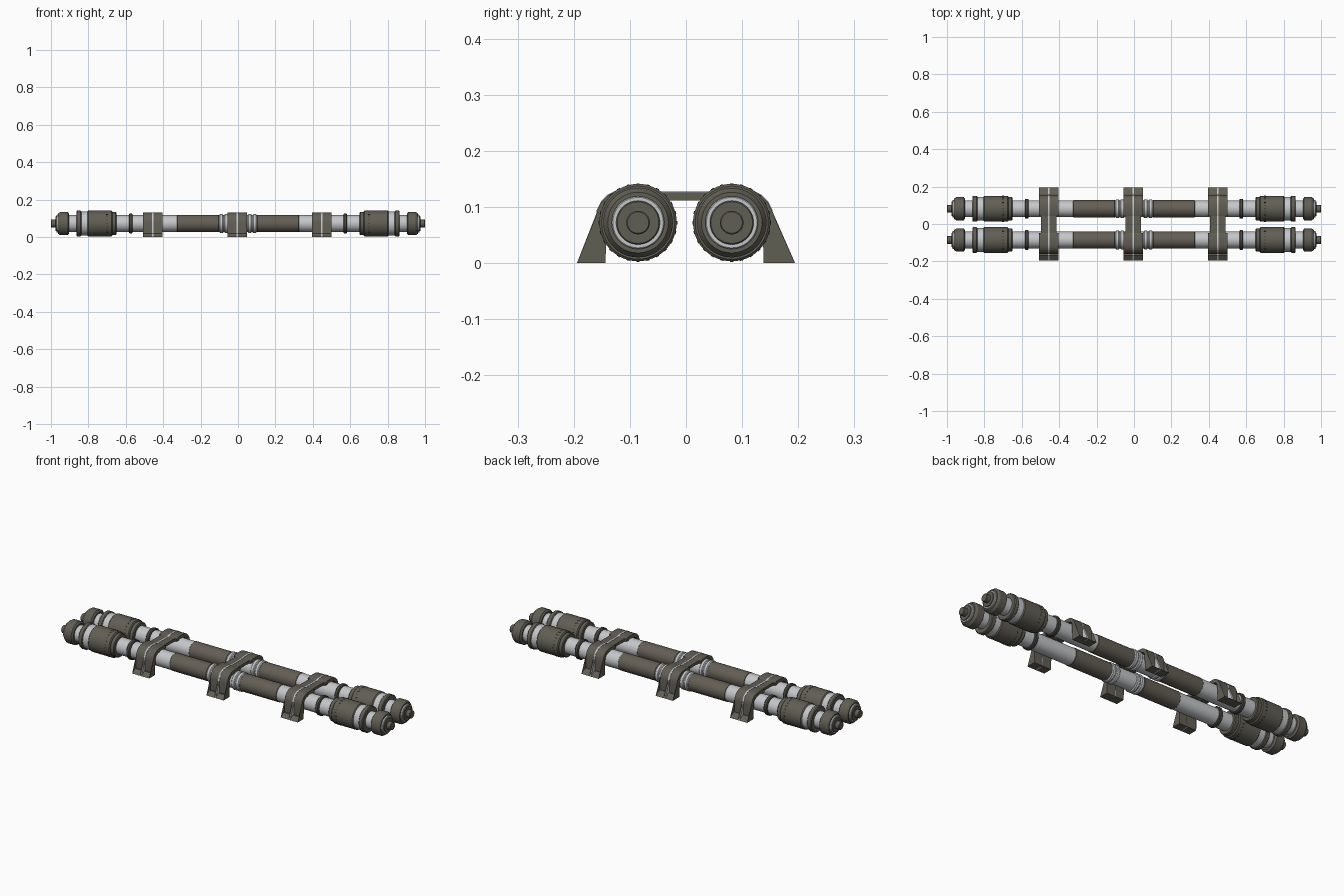
import bpy, bmesh, math
from mathutils import Vector

if "Cube" in bpy.data.objects:
    bpy.data.objects.remove(bpy.data.objects["Cube"])


def mat(name, rgb):
    m = bpy.data.materials.new(name)
    m.diffuse_color = (*rgb, 1)
    m.use_nodes = True
    m.node_tree.nodes["Principled BSDF"].inputs["Base Color"].default_value = m.diffuse_color
    return m


OLIVE = mat("olive grey metal", (0.118, 0.112, 0.088))
BROWN = mat("brown grey sleeve", (0.128, 0.112, 0.090))
DARK = mat("dark grey trim", (0.065, 0.063, 0.053))
LIGHT = mat("light grey pipe", (0.56, 0.57, 0.59))
SEG = 48
Z = 0.072


def finish(bm, name, material, smooth=True):
    bmesh.ops.recalc_face_normals(bm, faces=bm.faces)
    me = bpy.data.meshes.new(name)
    bm.to_mesh(me)
    bm.free()
    me.materials.append(material)
    ob = bpy.data.objects.new(name, me)
    bpy.context.collection.objects.link(ob)
    if smooth:
        bpy.ops.object.select_all(action='DESELECT')
        ob.select_set(True)
        bpy.context.view_layer.objects.active = ob
        bpy.ops.object.shade_smooth_by_angle(angle=math.radians(25))
    return ob


def lathe(name, material, profile, yc):
    """Closed solid of revolution about the x direction from (x, radius) points."""
    bm = bmesh.new()
    rings = []
    for x, r in profile:
        rings.append([bm.verts.new((x, yc + r * math.cos(2 * math.pi * i / SEG),
                                    Z + r * math.sin(2 * math.pi * i / SEG))) for i in range(SEG)])
    for a, b in zip(rings, rings[1:]):
        for i in range(SEG):
            j = (i + 1) % SEG
            bm.faces.new((a[i], a[j], b[j], b[i]))
    bm.faces.new(rings[0])
    bm.faces.new(rings[-1])
    return finish(bm, name, material)


def drum(x0, x1, r, c=0.004):
    return [(x0, r - c), (x0 + c, r), (x1 - c, r), (x1, r - c)]


# parts repeated at both ends of each pipe: (name, material, profile)
END_PARTS = [
    ("collar_ring", LIGHT, drum(0.052, 0.073, 0.050)),
    ("collar_ring_outer", LIGHT, drum(0.078, 0.099, 0.050)),
    ("sleeve", BROWN, drum(0.101, 0.325, 0.0465, 0.002)),
    ("clamp_band", DARK, drum(0.563, 0.584, 0.053)),
    ("housing_flange", OLIVE, drum(0.650, 0.675, 0.062)),
    ("housing", OLIVE, drum(0.672, 0.805, 0.069, 0.005)),
    ("housing_groove", LIGHT, drum(0.800, 0.842, 0.064, 0.001)),
    ("housing_rim", OLIVE, drum(0.838, 0.864, 0.069)),
    ("end_cap", OLIVE, [(0.903, 0.052), (0.910, 0.062), (0.950, 0.062), (0.962, 0.054)]),
    ("cap_ring", LIGHT, drum(0.955, 0.971, 0.047, 0.002)),
    ("cap_disc", OLIVE, drum(0.965, 0.976, 0.039, 0.002)),
    ("tip", OLIVE, drum(0.970, 1.0, 0.021, 0.002)),
]

for yc, side in ((-0.0855, "front"), (0.0815, "back")):
    lathe(side + "_pipe", LIGHT, [(-0.955, 0.0445), (0.955, 0.0445)], yc)
    for s, end in ((-1, "left"), (1, "right")):
        for name, m, prof in END_PARTS:
            lathe(f"{side}_{end}_{name}", m, [(s * x, r) for x, r in prof], yc)
        # ring of small studs round the housing
        bm = bmesh.new()
        for i in range(24):
            a = 2 * math.pi * i / 24
            res = bmesh.ops.create_cube(bm, size=1)
            for v in res["verts"]:
                p = Vector((v.co.x * 0.010, v.co.y * 0.006, 0.0685 + v.co.z * 0.003))
                v.co = (s * 0.70 + p.x,
                        yc + p.z * math.cos(a) - p.y * math.sin(a),
                        Z + p.z * math.sin(a) + p.y * math.cos(a))
        finish(bm, f"{side}_{end}_housing_studs", DARK, False)


# bracket cross-sections in (y, z); half is outer foot, leg, shoulder, top
def half(sy, d=0.0):
    """Outer line of one side, grown by d."""
    o = -0.0025
    pts = [(0.194 + d * 0.3, 0.0), (0.166, 0.018 + d), (0.158 + d, 0.018 + d), (0.158 + d, 0.078)]
    for k in range(1, 6):  # rounded shoulder
        a = math.radians(90 * k / 5)
        pts.append((0.105 + (0.053 + d) * math.cos(a), 0.078 + (0.053 + d) * math.sin(a)))
    pts += [(0.062, 0.131 + d), (0.046, 0.126 + d)]
    return [(sy * y + (o if y < 0.18 else 0), z) for y, z in pts]


def inner(sy):
    pts = [(0.141, 0.0), (0.141, 0.078)]
    for k in range(1, 5):
        a = math.radians(90 * k / 4)
        pts.append((0.105 + 0.036 * math.cos(a), 0.078 + 0.033 * math.sin(a)))
    return [(sy * y - 0.0025, z) for y, z in pts]


def extrude(name, material, outline, x0, x1):
    bm = bmesh.new()
    a = [bm.verts.new((x0, y, z)) for y, z in outline]
    b = [bm.verts.new((x1, y, z)) for y, z in outline]
    n = len(a)
    for i in range(n):
        j = (i + 1) % n
        bm.faces.new((a[i], a[j], b[j], b[i]))
    caps = [bm.faces.new(a), bm.faces.new(b)]
    bmesh.ops.triangulate(bm, faces=caps)
    return finish(bm, name, material)


def arch(sy, d=0.0):
    return half(sy, d) + [(sy * 0.046 - 0.0025, 0.111)] + inner(sy)[::-1]


for xc, pos in ((-0.455, "left"), (-0.004, "middle"), (0.447, "right")):
    for sy, side in ((-1, "front"), (1, "back")):
        extrude(f"{pos}_{side}_bracket", OLIVE, arch(sy), xc - 0.052, xc + 0.052)
        extrude(f"{pos}_{side}_bracket_stripe", LIGHT, arch(sy, 0.0012), xc - 0.004, xc + 0.004)
    # narrower bridge joining the two arches
    for name, m, w, top in (("bridge", OLIVE, 0.041, 0.126), ("bridge_stripe", LIGHT, 0.004, 0.1272)):
        extrude(f"{pos}_{name}", m, [(-0.049, 0.111), (0.044, 0.111), (0.044, top), (-0.049, top)],
                xc - w, xc + w)
